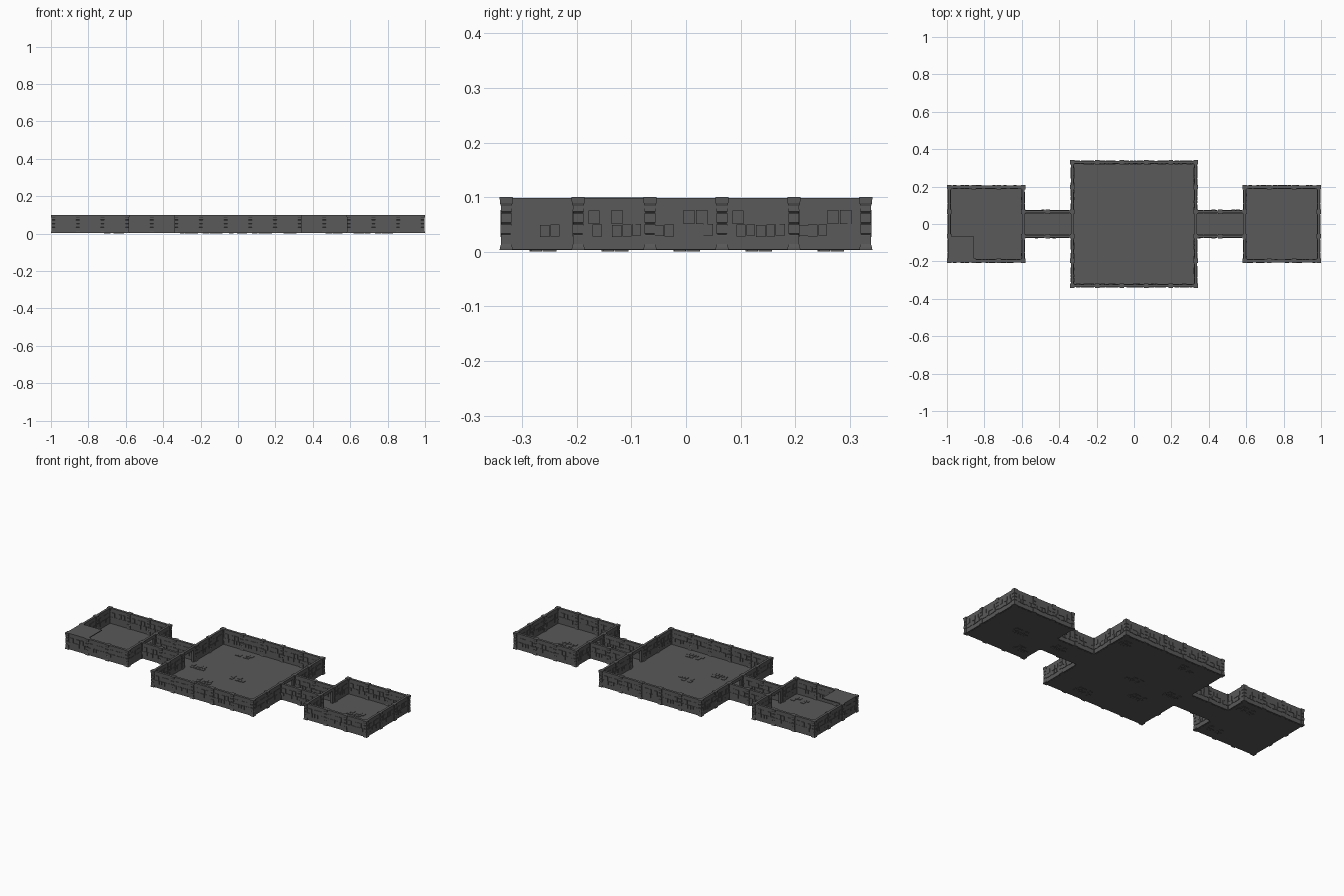
import bpy, bmesh, random
from mathutils import Matrix, Vector

if "Cube" in bpy.data.objects:
    bpy.data.objects.remove(bpy.data.objects["Cube"])

random.seed(4)
T = 0.1317           # size of one dungeon tile
Z0, Z1 = 0.004, 0.1  # wall bottom and top

stone = bpy.data.materials.new("dark grey stone")
stone.diffuse_color = (0.1, 0.1, 0.1, 1)
stone.use_nodes = True
stone.node_tree.nodes["Principled BSDF"].inputs["Base Color"].default_value = stone.diffuse_color


def make(name, build):
    bm = bmesh.new()
    build(bm)
    bmesh.ops.recalc_face_normals(bm, faces=bm.faces)
    me = bpy.data.meshes.new(name)
    bm.to_mesh(me)
    bm.free()
    me.materials.append(stone)
    ob = bpy.data.objects.new(name, me)
    bpy.context.collection.objects.link(ob)
    return ob


def box(bm, x0, x1, y0, y1, z0, z1, m=Matrix()):
    c = Vector(((x0 + x1) / 2, (y0 + y1) / 2, (z0 + z1) / 2))
    s = Matrix.Diagonal((x1 - x0, y1 - y0, z1 - z0, 1))
    bmesh.ops.create_cube(bm, size=1, matrix=m @ Matrix.Translation(c) @ s)


# rooms in tile units: x0, x1, y0, y1
rooms = {
    "left_room": (-7.5, -4.5, -1.5, 1.5),
    "left_corridor": (-4.5, -2.5, -0.5, 0.5),
    "main_hall": (-2.5, 2.5, -2.5, 2.5),
    "right_corridor": (2.5, 4.5, -0.5, 0.5),
    "right_room": (4.5, 7.5, -1.5, 1.5),
}
panels, posts = {}, set()
for x0, x1, y0, y1 in rooms.values():
    for i in range(int(x1 - x0)):
        for y in (y0, y1):
            panels[(x0 + i + 0.5, y)] = True      # runs along x
            posts |= {(x0 + i, y), (x0 + i + 1, y)}
    for j in range(int(y1 - y0)):
        for x in (x0, x1):
            panels[(x, y0 + j + 0.5)] = False     # runs along y
            posts |= {(x, y0 + j), (x, y0 + j + 1)}
doors = {(x, 0.0) for x in (-4.5, -2.5, 2.5, 4.5)}

# raised bricks on a wall panel: u0, u1, z0, z1
BRICKS = [(-.058, -.040, .029, .048), (-.040, -.022, .028, .050), (-.021, -.005, .030, .050),
          (-.004, .014, .027, .049), (.015, .032, .028, .050), (.032, .050, .030, .051),
          (-.047, -.026, .051, .076), (-.006, .017, .052, .076), (.018, .040, .051, .077)]


def place(key, along_x):
    m = Matrix.Translation((key[0] * T, key[1] * T, 0))
    return m if along_x else m @ Matrix.Rotation(1.5707963, 4, 'Z')


def walls(bm):
    h = T / 2
    for key, along_x in panels.items():
        if key not in doors:
            box(bm, -h, h, -.007, .007, Z0, Z1 - .001, place(key, along_x))


def wall_bricks(bm):
    for key, along_x in panels.items():
        if key in doors:
            continue
        m = place(key, along_x)
        for u0, u1, z0, z1 in BRICKS:
            d = .0095 + random.uniform(-.001, .001)
            box(bm, u0 + .0004, u1 - .0004, -d, d, z0, z1, m)


# doorway: two jambs and a lintel
def doorways(bm):
    h = T / 2
    for key in doors:
        m = place(key, False)
        box(bm, -h, -.04, -.007, .007, Z0, Z1 - .001, m)
        box(bm, .04, h, -.007, .007, Z0, Z1 - .001, m)
        box(bm, -.04, .04, -.007, .007, .08, Z1 - .001, m)


# square pillars lofted from a profile of half width and height
PROFILE = [(.012, .003), (.0115, .008), (.0095, .014), (.0095, .030), (.0082, .032),
           (.0100, .034), (.0100, .050), (.0082, .052), (.0098, .054), (.0098, .070),
           (.0082, .072), (.0100, .074), (.0095, .084), (.0115, .089), (.012, .1)]


def pillars(bm):
    for px, py in posts:
        rings = [[bm.verts.new((px * T + sx * r, py * T + sy * r, z))
                  for sx, sy in ((-1, -1), (1, -1), (1, 1), (-1, 1))] for r, z in PROFILE]
        for a, b in zip(rings, rings[1:]):
            for k in range(4):
                n = (k + 1) % 4
                bm.faces.new((a[k], a[n], b[n], b[k]))
        bm.faces.new(rings[0][::-1])
        bm.faces.new(rings[-1])


# loose paving stones standing proud of the floor, above and below
def paving(bm):
    for tx, ty in ((-2, 0), (-1, 2), (-1, -1), (0, 0), (1, -2), (2, 2),
                   (6, 0), (5, -1), (-5, -1), (-5, 1), (4, 0)):
        for u0, u1, v0, v1 in BRICKS:
            if random.random() < .8:
                x, y = tx * T, ty * T - .05
                box(bm, x + u0, x + u1 - .001, y + v0, y + v1 - .001, .0005, .0105)


for name, (x0, x1, y0, y1) in rooms.items():
    make(name + "_floor", lambda bm: box(bm, x0 * T, x1 * T, y0 * T, y1 * T, .003, .008))
make("walls", walls)
make("wall_bricks", wall_bricks)
make("doorways", doorways)
make("pillars", pillars)
make("paving_stones", paving)
# slab covering the front left corner tile
make("corner_roof_slab", lambda bm: box(bm, -7.5 * T - .007, -6.5 * T, -1.5 * T - .007, -.5 * T,
                                        .0945, .0997))
